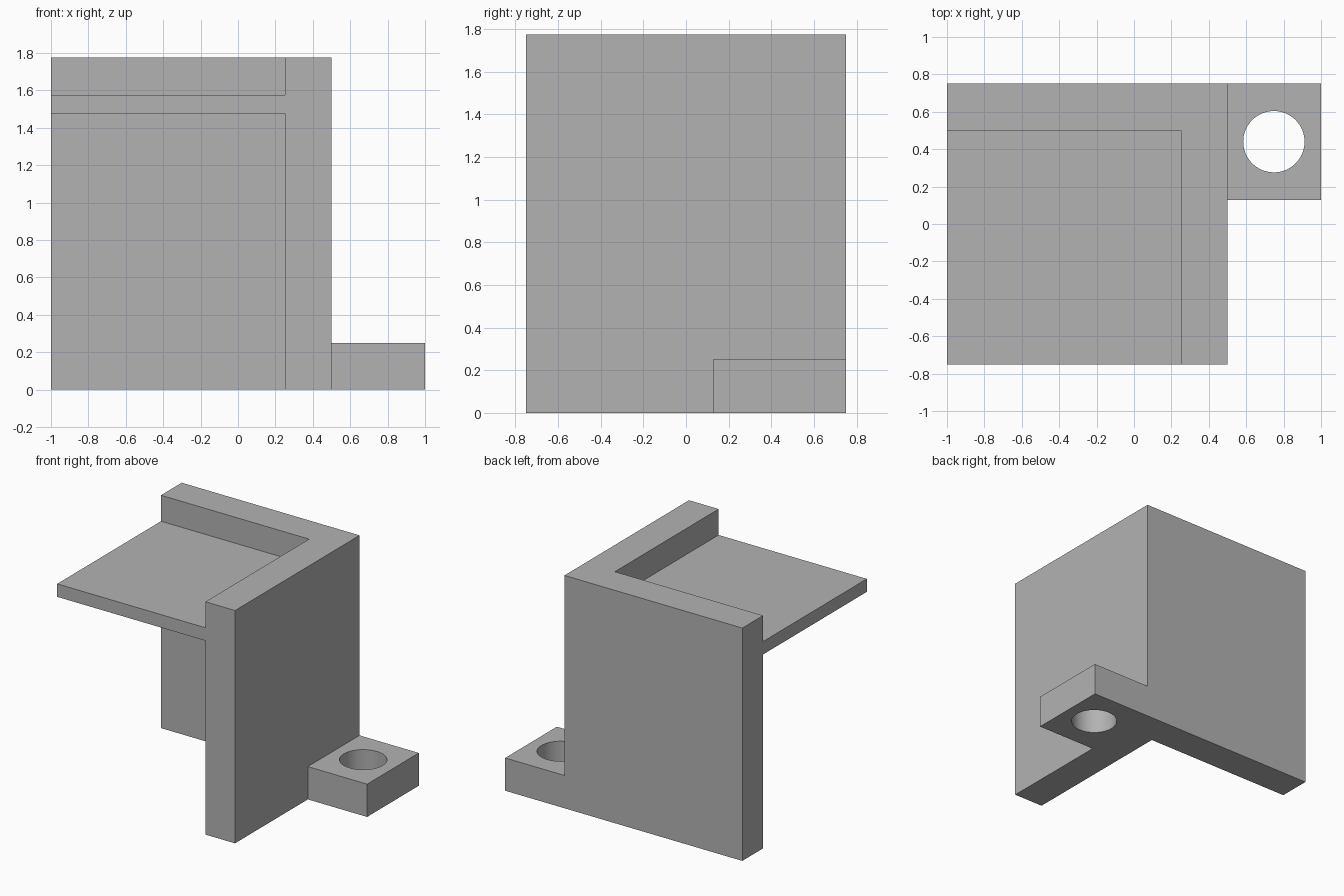
import bpy
import bmesh

old = bpy.data.objects.get("Cube")
if old:
    bpy.data.objects.remove(old, do_unlink=True)

grey = bpy.data.materials.new("light grey")
grey.use_nodes = True
colour = (0.45, 0.45, 0.45, 1)
grey.diffuse_color = colour
grey.node_tree.nodes["Principled BSDF"].inputs["Base Color"].default_value = colour


def finish(name, bm):
    bmesh.ops.recalc_face_normals(bm, faces=bm.faces[:])
    mesh = bpy.data.meshes.new(name)
    bm.to_mesh(mesh)
    bm.free()
    mesh.materials.append(grey)
    obj = bpy.data.objects.new(name, mesh)
    bpy.context.collection.objects.link(obj)
    return obj


def prism(name, outline, bottom, top):
    """Extrude a plan outline from bottom to top."""
    bm = bmesh.new()
    face = bm.faces.new([bm.verts.new((x, y, bottom)) for x, y in outline])
    new = bmesh.ops.extrude_face_region(bm, geom=[face])["geom"]
    verts = [v for v in new if isinstance(v, bmesh.types.BMVert)]
    bmesh.ops.translate(bm, verts=verts, vec=(0, 0, top - bottom))
    return finish(name, bm)


def rectangle(x0, x1, y0, y1):
    return [(x0, y0), (x1, y0), (x1, y1), (x0, y1)]


# Corner walls as one L-shaped extrusion
LEFT, RIGHT, FRONT, BACK = -1, 0.5, -0.75, 0.75
INNER_X, INNER_Y = 0.25, 0.5
prism("corner_walls",
      [(LEFT, BACK), (LEFT, INNER_Y), (INNER_X, INNER_Y),
       (INNER_X, FRONT), (RIGHT, FRONT), (RIGHT, BACK)], 0, 1.775)

# Thin shelf set into the corner below the rim
prism("shelf", rectangle(LEFT, INNER_X, FRONT, INNER_Y), 1.478, 1.577)

# Mounting tab with a vertical bolt hole
tab = prism("mounting_tab", rectangle(RIGHT, 1, 0.127, BACK), 0, 0.25)

bm = bmesh.new()
bmesh.ops.create_cone(bm, cap_ends=True, segments=64,
                      radius1=0.164, radius2=0.164, depth=1)
bmesh.ops.translate(bm, verts=bm.verts[:], vec=(0.748, 0.44, 0.1))
cutter = finish("hole_cutter", bm)
cutter.hide_render = True

hole = tab.modifiers.new("bolt_hole", "BOOLEAN")
hole.operation = "DIFFERENCE"
hole.solver = "EXACT"
hole.object = cutter

# Apply the cut, then smooth only the round bore
bpy.ops.object.select_all(action="DESELECT")
tab.select_set(True)
bpy.context.view_layer.objects.active = tab
bpy.ops.object.modifier_apply(modifier=hole.name)
bpy.data.objects.remove(cutter, do_unlink=True)
bpy.ops.object.shade_smooth_by_angle()
